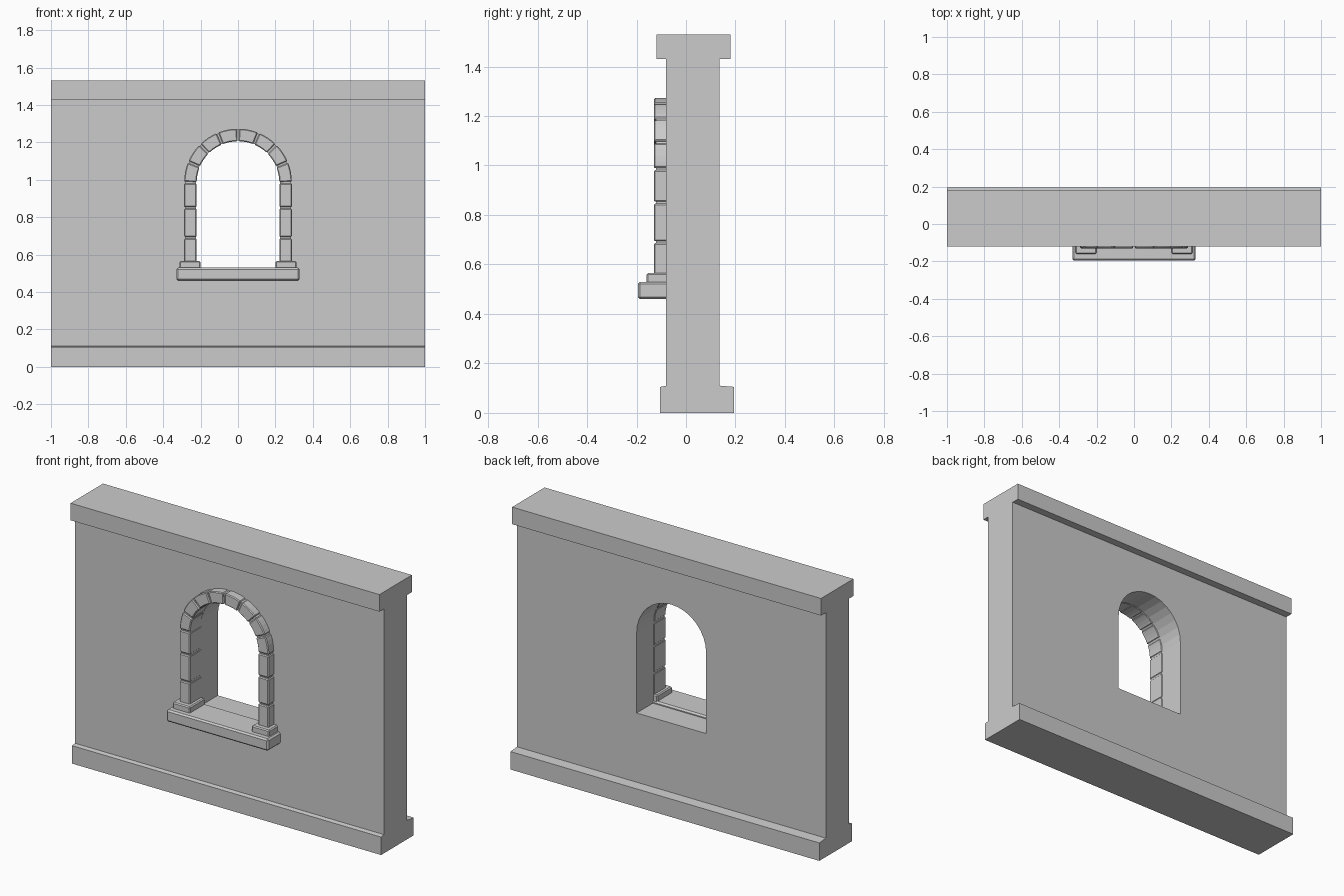
import bpy, bmesh
from math import pi, cos, sin

if "Cube" in bpy.data.objects:
    bpy.data.objects.remove(bpy.data.objects["Cube"])

SPRING = 0.985      # height where the arch begins
R_HOLE = 0.225      # half width of the opening
R_IN, R_OUT = 0.221, 0.288


def prism(name, pts, a, b, axis="y", bevel=0.0):
    """Extrude a closed outline (x,z) along y, or (y,z) along x."""
    bm = bmesh.new()

    def co(p, t):
        return (p[0], t, p[1]) if axis == "y" else (t, p[0], p[1])

    lo = [bm.verts.new(co(p, a)) for p in pts]
    hi = [bm.verts.new(co(p, b)) for p in pts]
    bm.faces.new(lo)
    bm.faces.new(hi[::-1])
    n = len(pts)
    for i in range(n):
        j = (i + 1) % n
        bm.faces.new((lo[j], lo[i], hi[i], hi[j]))
    bmesh.ops.recalc_face_normals(bm, faces=bm.faces)
    if bevel:
        sharp = [e for e in bm.edges if e.calc_face_angle(0) > 0.6]
        bmesh.ops.bevel(bm, geom=sharp, offset=bevel, segments=1,
                        affect='EDGES', clamp_overlap=True)
    me = bpy.data.meshes.new(name)
    bm.to_mesh(me)
    bm.free()
    ob = bpy.data.objects.new(name, me)
    bpy.context.collection.objects.link(ob)
    return ob


def rect(x0, x1, z0, z1):
    return [(x0, z0), (x1, z0), (x1, z1), (x0, z1)]


def arc(r, a0, a1, n):
    return [(r * cos(a0 + (a1 - a0) * i / n),
             SPRING + r * sin(a0 + (a1 - a0) * i / n)) for i in range(n + 1)]


# wall with plinth and coping, one cross-section run along x
section = [(-0.105, 0), (0.195, 0), (0.195, 0.105), (0.135, 0.11),
           (0.135, 1.43), (0.18, 1.43), (0.18, 1.53), (-0.12, 1.53),
           (-0.12, 1.43), (-0.08, 1.43), (-0.08, 0.11), (-0.105, 0.105)]
wall = prism("wall", section, -1, 1, axis="x")

# arched opening cut through the wall
cutter = prism("opening_cutter",
               [(-R_HOLE, 0.515), (R_HOLE, 0.515)] + arc(R_HOLE, 0, pi, 16),
               -0.5, 0.5)
cutter.hide_render = True
mod = wall.modifiers.new("opening", 'BOOLEAN')
mod.operation = 'DIFFERENCE'
mod.solver = 'EXACT'
mod.object = cutter
bpy.context.view_layer.objects.active = wall
bpy.ops.object.modifier_apply(modifier=mod.name)
bpy.data.objects.remove(cutter)

# recessed mortar band behind the stones
r0, r1 = R_IN + 0.003, R_OUT - 0.005
prism("mortar_band",
      [(r1, 0.54)] + arc(r1, 0, pi, 32) + [(-r1, 0.54), (-r0, 0.54)]
      + arc(r0, pi, 0, 32) + [(r0, 0.54)], -0.121, -0.03)

# arch stones
STONES, GAP = 8, 0.018
step = pi / STONES
for i in range(STONES):
    a0, a1 = i * step + GAP, (i + 1) * step - GAP
    prism(f"arch_stone_{i + 1}",
          arc(R_OUT, a0, a1, 4) + arc(R_IN, a1, a0, 4),
          -0.13, -0.02, bevel=0.005)

# jamb stones, base blocks on both sides
for side, s in (("left", -1), ("right", 1)):
    heights = [0.55, 0.69, 0.85, SPRING]
    for k in range(3):
        prism(f"{side}_jamb_stone_{k + 1}",
              rect(s * R_IN, s * R_OUT, heights[k] + 0.004, heights[k + 1] - 0.004),
              -0.13, -0.02, bevel=0.005)
    prism(f"{side}_jamb_base", rect(s * 0.2, s * 0.313, 0.52, 0.565),
          -0.16, -0.02, bevel=0.006)

# window sill
prism("sill", rect(-0.33, 0.33, 0.46, 0.53), -0.195, -0.015, bevel=0.009)
